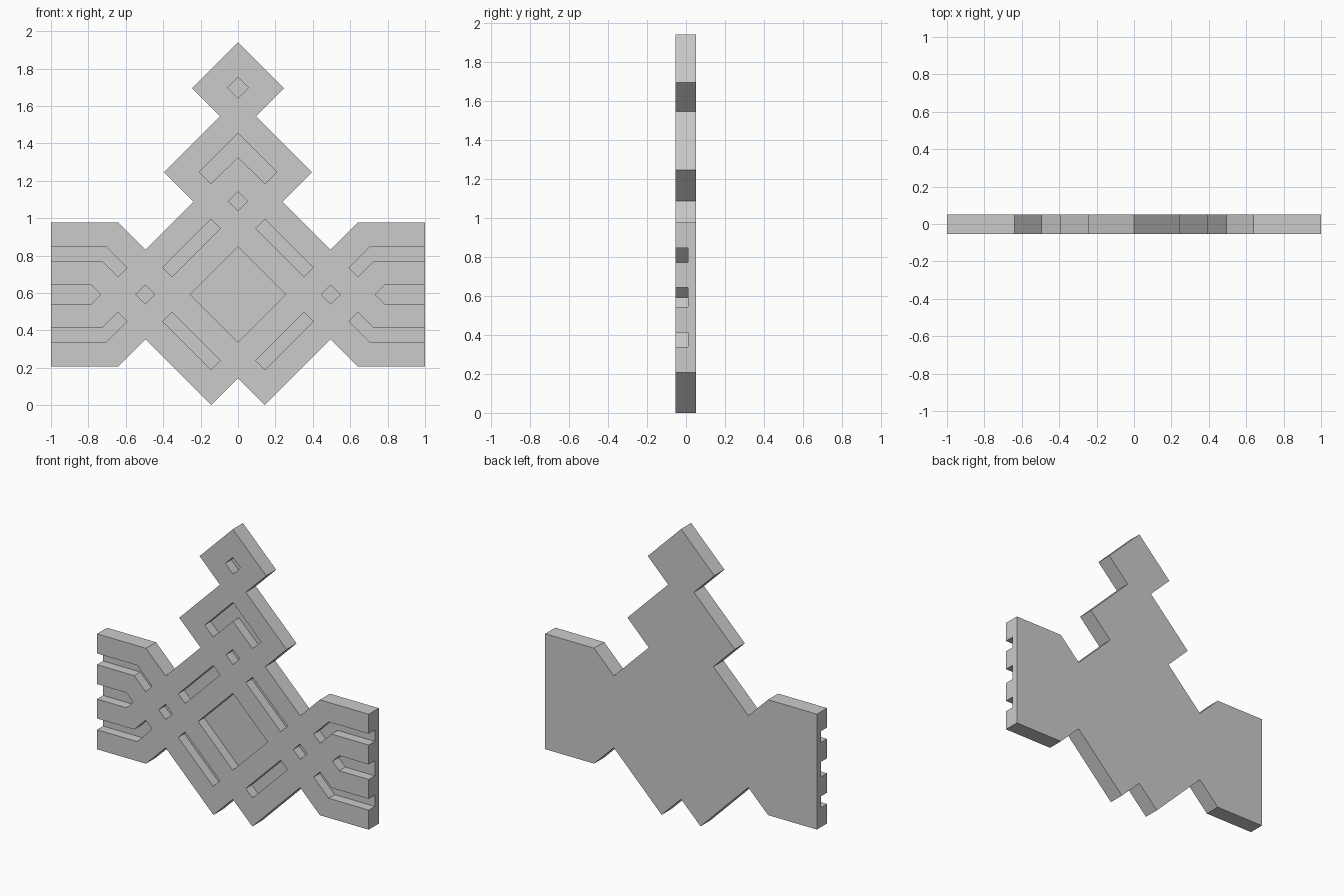
import bpy, bmesh

if "Cube" in bpy.data.objects:
    bpy.data.objects.remove(bpy.data.objects["Cube"])

FRONT, BACK, FLOOR = -0.054, 0.052, 0.01   # y of front face, back face, groove floor
MID = 0.592                                # height of the arm axis


def prism_object(name, profiles, y0, y1):
    """Extrude closed (x, z) profiles from y0 to y1 into one mesh object."""
    bm = bmesh.new()
    for pts in profiles:
        face = bm.faces.new([bm.verts.new((x, y0, z)) for x, z in pts])
        ext = bmesh.ops.extrude_face_region(bm, geom=[face])
        verts = [g for g in ext["geom"] if isinstance(g, bmesh.types.BMVert)]
        bmesh.ops.translate(bm, verts=verts, vec=(0, y1 - y0, 0))
    bmesh.ops.recalc_face_normals(bm, faces=bm.faces)
    mesh = bpy.data.meshes.new(name)
    bm.to_mesh(mesh)
    bm.free()
    ob = bpy.data.objects.new(name, mesh)
    bpy.context.collection.objects.link(ob)
    return ob


def flip_x(pts):
    return [(-x, z) for x, z in reversed(pts)]


def flip_z(pts):
    return [(x, 2 * MID - z) for x, z in reversed(pts)]


def diamond(x, z, r):
    return [(x, z + r), (x + r, z), (x, z - r), (x - r, z)]


# Stepped plate outline: right half, then mirrored
right = [(0.245, 1.695), (0.095, 1.545), (0.395, 1.245), (0.238, 1.088),
         (0.495, 0.831), (0.64, 0.976), (1, 0.976), (1, 0.208),
         (0.64, 0.208), (0.495, 0.353), (0.143, 0)]
outline = [(0, 1.94)] + right + [(0, 0.143)] + flip_x(right)
plate = prism_object("plate", [outline], FRONT, BACK)

# Centre-line recesses: diamonds and chevron
chevron = [(0.207, 1.246), (0.145, 1.184), (0, 1.326),
           (-0.145, 1.184), (-0.207, 1.246), (0, 1.453)]
grooves = [diamond(0, 1.697, 0.056), diamond(0, 1.09, 0.051),
           diamond(0, MID, 0.256), chevron]

# Diagonal bars around the large diamond and bent arm grooves, in all quadrants
bar = [(0.095, 0.944), (0.145, 0.994), (0.402, 0.737), (0.352, 0.687)]
bent = [(1.1, 0.846), (0.705, 0.846), (0.594, 0.735), (0.642, 0.687),
        (0.726, 0.771), (1.1, 0.771)]
for p in (bar, bent):
    grooves += [p, flip_x(p), flip_z(p), flip_x(flip_z(p))]

# Pointed middle grooves and small diamonds on both arms
middle = [(1.1, 0.642), (0.784, 0.642), (0.734, MID), (0.784, 0.542), (1.1, 0.542)]
for p in (middle, diamond(0.495, MID, 0.051)):
    grooves += [p, flip_x(p)]

# Cut the recesses into the front
cutter = prism_object("groove_cutter", grooves, FRONT - 0.1, FLOOR)
cutter.hide_render = True
mod = plate.modifiers.new("grooves", "BOOLEAN")
mod.operation = "DIFFERENCE"
mod.solver = "EXACT"
mod.object = cutter
bpy.context.view_layer.objects.active = plate
plate.select_set(True)
bpy.ops.object.modifier_apply(modifier=mod.name)
bpy.data.objects.remove(cutter)
